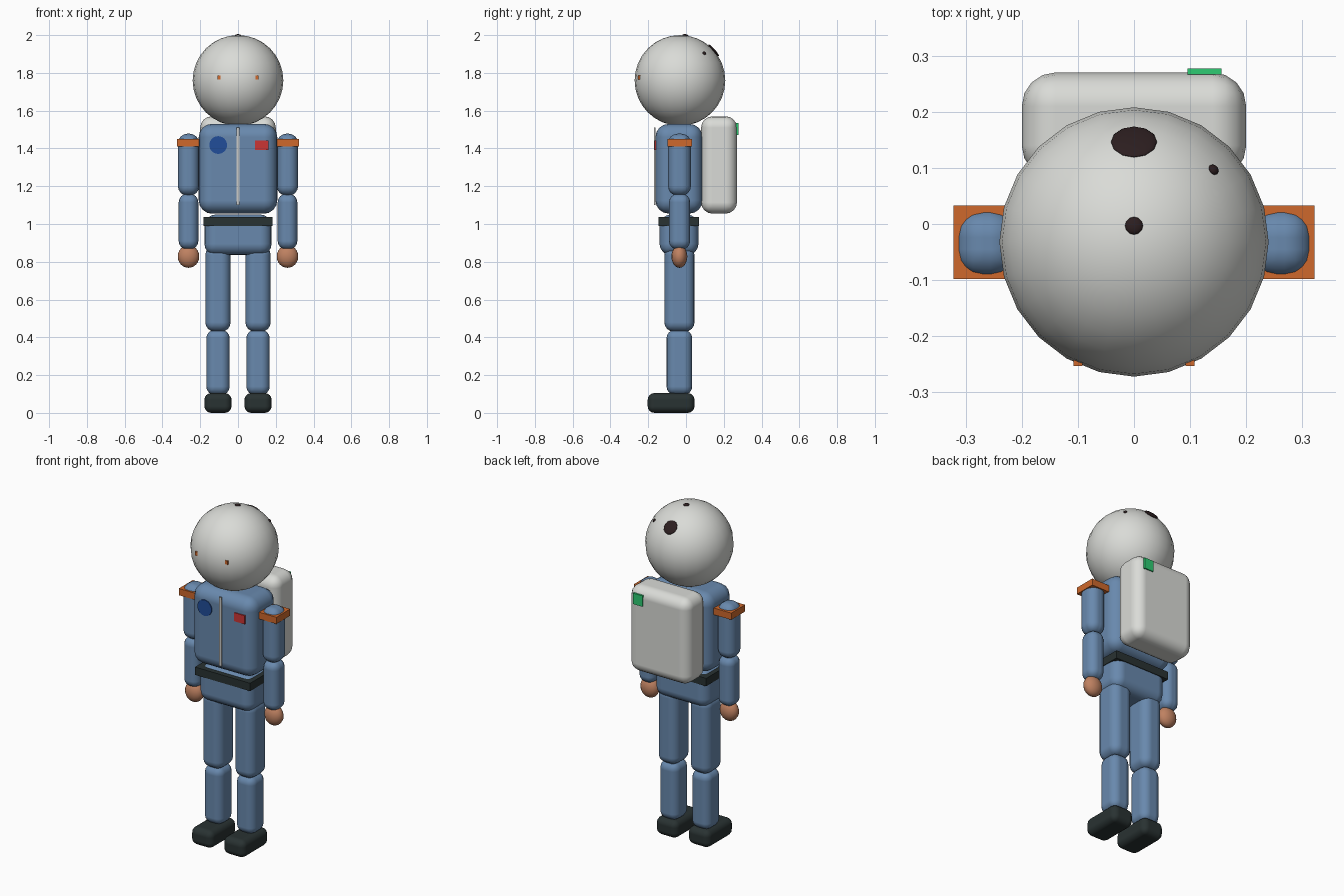
import bpy
from mathutils import Vector

old = bpy.data.objects.get("Cube")
if old:
    bpy.data.objects.remove(old, do_unlink=True)


def material(name, r, g, b):
    m = bpy.data.materials.new(name)
    m.use_nodes = True
    m.diffuse_color = (r, g, b, 1)
    m.node_tree.nodes["Principled BSDF"].inputs["Base Color"].default_value = (r, g, b, 1)
    return m


SUIT = material("suit blue", .14, .25, .42)
WHITE = material("shell white", .70, .71, .68)
ORANGE = material("band orange", .62, .14, .025)
SKIN = material("skin", .52, .22, .12)
DARK = material("boot black", .022, .032, .032)
HAIR = material("hair brown", .025, .013, .014)
GREEN = material("light green", .027, .60, .17)
RED = material("patch red", .60, .035, .035)
BLUE = material("badge blue", .015, .075, .32)
METAL = material("zip grey", .60, .60, .58)


def finish(name, mat):
    ob = bpy.context.object
    ob.name = name
    ob.data.materials.append(mat)
    return ob


def box(name, mat, x, y, z, bevel=0):
    """Box from (low, high) ranges, with optional rounded edges."""
    ranges = (x, y, z)
    bpy.ops.mesh.primitive_cube_add(size=1, location=[(a + b) / 2 for a, b in ranges])
    ob = finish(name, mat)
    ob.scale = [b - a for a, b in ranges]
    bpy.ops.object.transform_apply(location=False, rotation=False, scale=True)
    if bevel:
        bpy.ops.object.shade_smooth()
        mod = ob.modifiers.new("round", 'BEVEL')
        mod.width = bevel
        mod.segments = 4
        mod.harden_normals = True
    return ob


def ball(name, mat, centre, radii, segments=24, rings=16):
    bpy.ops.mesh.primitive_uv_sphere_add(segments=segments, ring_count=rings, radius=1, location=centre)
    ob = finish(name, mat)
    ob.scale = radii
    bpy.ops.object.shade_smooth()
    return ob


# Helmet, with hair tufts showing through the shell
HEAD = Vector((0, -.032, 1.76))
R = .24
ball("helmet", WHITE, HEAD, (R, R, R))
for name, x, y, size in (("hair_back", 0, .147, .041), ("hair_crown", 0, -.003, .016),
                         ("hair_side", .142, .097, .010)):
    dx, dy = x - HEAD.x, y - HEAD.y
    n = Vector((dx, dy, (R * R - dx * dx - dy * dy) ** .5)).normalized()
    tuft = ball(name, HAIR, HEAD + n * (R - .001), (size, size, .008), 12, 8)
    tuft.rotation_euler = n.to_track_quat('Z', 'Y').to_euler()

# Torso, hips and belt
box("torso", SUIT, (-.208, .208), (-.162, .088), (1.055, 1.53), .07)
box("hips", SUIT, (-.178, .178), (-.14, .066), (.835, 1.05), .06)
box("belt", DARK, (-.182, .182), (-.146, .07), (.99, 1.037))

# Chest details
box("zip", METAL, (-.008, .008), (-.169, -.161), (1.1, 1.51))
box("red_patch", RED, (.09, .162), (-.168, -.160), (1.392, 1.443))
bpy.ops.mesh.primitive_cylinder_add(vertices=24, radius=.047, depth=.008,
                                    location=(-.105, -.163, 1.418), rotation=(1.5708, 0, 0))
finish("round_badge", BLUE)

# Backpack and its indicator light
box("backpack", WHITE, (-.2, .2), (.08, .27), (1.055, 1.57), .06)
box("pack_light", GREEN, (.095, .156), (.266, .277), (1.47, 1.535))

# Limbs, built once per side
for side, s in (("right", -1), ("left", 1)):
    def limb(part, mat, cx, half, y, z, bevel=0):
        box(side + "_" + part, mat, (s * cx - half, s * cx + half), y, z, bevel)

    limb("thigh", SUIT, .106, .067, (-.115, .045), (.43, .885), .05)
    limb("shin", SUIT, .106, .062, (-.103, .033), (.095, .44), .045)
    limb("boot", DARK, .106, .072, (-.203, .045), (0, .105), .036)
    limb("upper_arm", SUIT, .262, .056, (-.095, .026), (1.15, 1.478), .05)
    limb("forearm", SUIT, .262, .052, (-.09, .022), (.865, 1.16), .045)
    limb("shoulder_band", ORANGE, .262, .06, (-.098, .033), (1.41, 1.45))
    limb("face_mark", ORANGE, .1, .008, (-.253, -.235), (1.765, 1.787))
    ball(side + "_hand", SKIN, (s * .262, -.035, .828), (.057, .042, .06), 16, 12)
